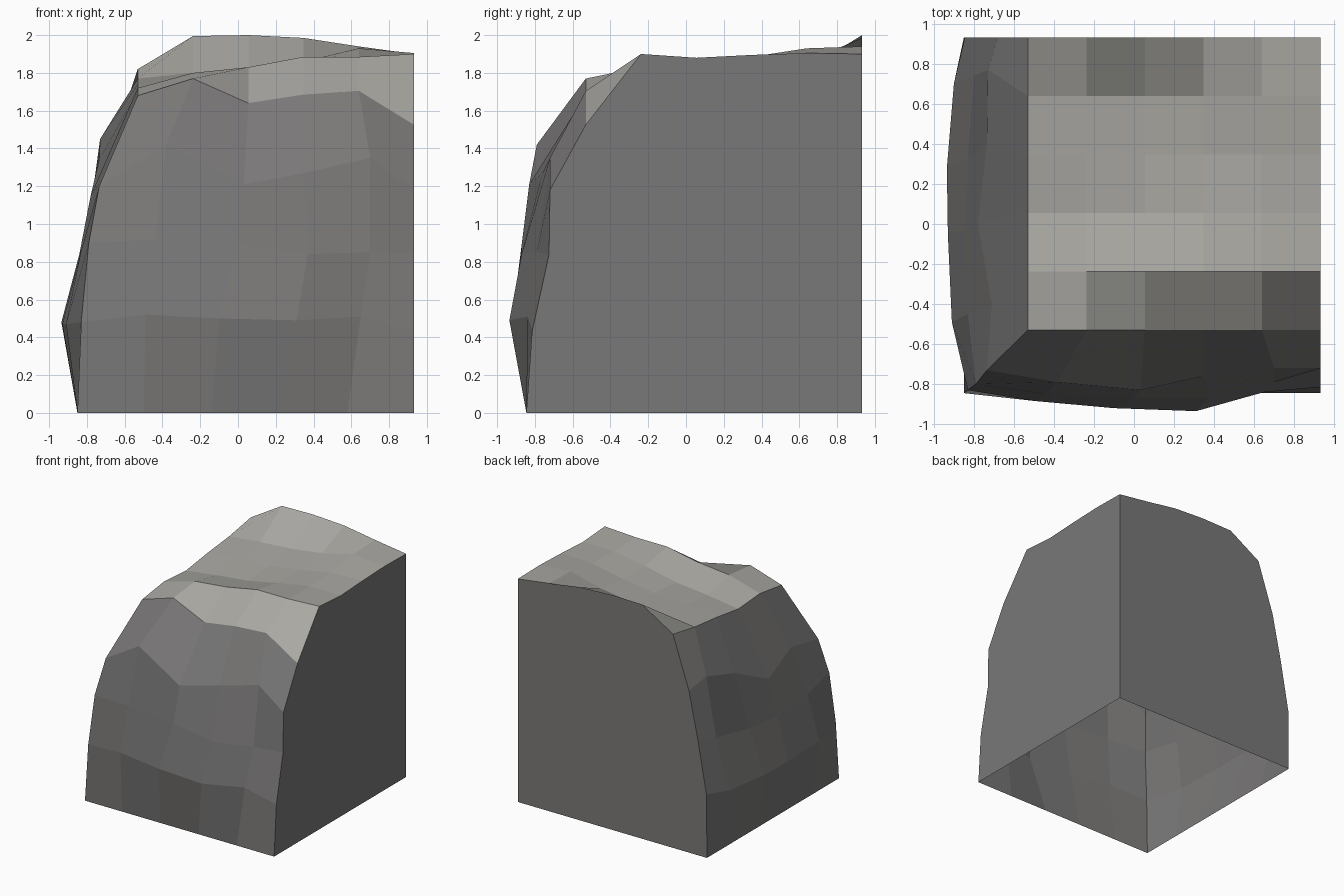
import bpy
import bmesh

cube = bpy.data.objects.get("Cube")
if cube:
    bpy.data.objects.remove(cube)


def make_material(name, colour):
    mat = bpy.data.materials.new(name)
    mat.use_nodes = True
    mat.diffuse_color = (*colour, 1)
    mat.node_tree.nodes["Principled BSDF"].inputs["Base Color"].default_value = (*colour, 1)
    return mat


ROCK, TOP = 0, 1
materials = [
    make_material("dark_grey_rock", (0.195, 0.19, 0.188)),
    make_material("light_grey_top", (0.40, 0.393, 0.365)),
]

EDGE = 0.932      # flat sides that meet the neighbouring ground
STEP = 0.2925     # spacing of the top grid
SIZE = 6

# Heights of the uneven top, one row per step from front to back
heights = [
    (1.68, 1.77, 1.64, 1.685, 1.705, 1.525),
    (1.72, 1.80, 1.83, 1.885, 1.885, 1.90),
    (1.70, 1.74, 1.77, 1.83, 1.88, 1.88),
    (1.74, 1.77, 1.79, 1.83, 1.885, 1.895),
    (1.77, 1.80, 1.82, 1.86, 1.93, 1.905),
    (1.82, 1.995, 2.0, 1.985, 1.94, 1.90),
]

# Rings of the front cliff: along x, bulge in y, height
front_rings = [
    ((-.85, -.5, -.14, .22, .58, EDGE), (-.845,) * SIZE, (0,) * SIZE),
    ((-.83, -.49, -.1, .31, .65, EDGE), (-.83, -.885, -.92, -.935, -.84, -.815),
     (.48, .52, .5, .49, .51, .43)),
    ((-.79, -.44, 0, .37, .7, EDGE), (-.8, -.85, -.87, -.87, -.79, -.725),
     (.9, .92, .89, .84, .85, .84)),
    ((-.735, -.38, .03, .35, .7, EDGE), (-.73, -.79, -.83, -.76, -.72, -.72),
     (1.2, 1.42, 1.21, 1.27, 1.35, 1.18)),
]

# Rings of the side cliff, after the shared corner: bulge in x, along y, height
side_rings = [
    ((-.85,) * 5, (-.49, -.13, .22, .58, EDGE), (0,) * 5),
    ((-.91, -.93, -.935, -.9, -.845), (-.49, -.05, .28, .7, EDGE),
     (.47, .47, .48, .5, .54)),
    ((-.83, -.84, -.83, -.8, -.765), (-.45, -.03, .33, .74, EDGE),
     (.86, .84, .87, .94, .98)),
    ((-.71, -.78, -.735, -.73, -.68), (-.4, 0, .4, .77, EDGE),
     (1.25, 1.15, 1.34, 1.45, 1.38)),
]

bm = bmesh.new()


def add_face(verts, material):
    bm.faces.new(verts).material_index = material


# Top surface
top = [[bm.verts.new((EDGE - (SIZE - 1 - i) * STEP, EDGE - (SIZE - 1 - j) * STEP, z))
        for i, z in enumerate(row)] for j, row in enumerate(heights)]
for j in range(SIZE - 1):
    for i in range(SIZE - 1):
        add_face((top[j][i], top[j][i + 1], top[j + 1][i + 1], top[j + 1][i]), TOP)

# Cliff bands, running from the right end of the front round to the back
rings = []
for front, side in zip(front_rings, side_rings):
    points = list(zip(*front))[::-1] + list(zip(*side))
    rings.append([bm.verts.new(p) for p in points])
rings.append(top[0][::-1] + [row[0] for row in top[1:]])
for low, high in zip(rings, rings[1:]):
    for k in range(len(low) - 1):
        add_face((low[k + 1], low[k], high[k], high[k + 1]), ROCK)

# Flat walls on the two joining sides; the underside stays open
foot = bm.verts.new((EDGE, EDGE, 0))
add_face([foot] + [ring[-1] for ring in rings] + top[-1][1:], ROCK)
add_face([foot] + [row[-1] for row in top[::-1]] + [ring[0] for ring in rings[-2::-1]], ROCK)

bmesh.ops.recalc_face_normals(bm, faces=bm.faces)
mesh = bpy.data.meshes.new("cliff_corner")
bm.to_mesh(mesh)
bm.free()
for mat in materials:
    mesh.materials.append(mat)
cliff = bpy.data.objects.new("cliff_corner", mesh)
bpy.context.collection.objects.link(cliff)
